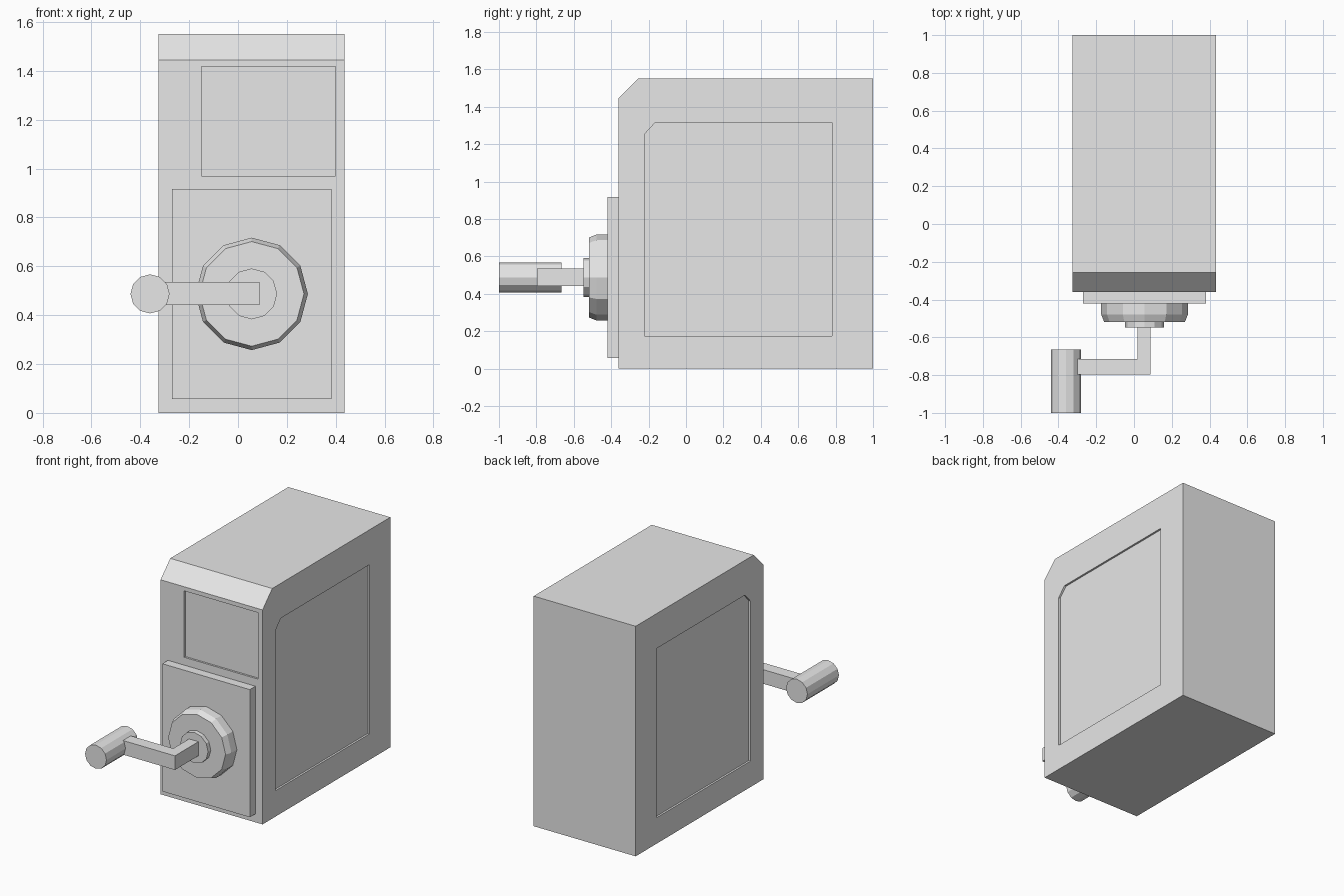
import bpy, bmesh
from math import cos, sin, tau
from mathutils import Vector

cube = bpy.data.objects.get("Cube")
if cube:
    bpy.data.objects.remove(cube, do_unlink=True)

GREY = (0.8, 0.8, 0.8, 1)
grey = bpy.data.materials.new("plain_grey")
grey.use_nodes = True
grey.diffuse_color = GREY
grey.node_tree.nodes["Principled BSDF"].inputs["Base Color"].default_value = GREY


def loft(name, rings):
    """Skin a list of matching rings of points and cap both ends."""
    bm = bmesh.new()
    loops = [[bm.verts.new(p) for p in ring] for ring in rings]
    n = len(loops[0])
    for a, b in zip(loops, loops[1:]):
        for i in range(n):
            j = (i + 1) % n
            bm.faces.new((a[i], a[j], b[j], b[i]))
    bm.faces.new(loops[0])
    bm.faces.new(loops[-1])
    bmesh.ops.recalc_face_normals(bm, faces=bm.faces)
    mesh = bpy.data.meshes.new(name)
    bm.to_mesh(mesh)
    bm.free()
    mesh.materials.append(grey)
    obj = bpy.data.objects.new(name, mesh)
    bpy.context.collection.objects.link(obj)
    return obj


def side_prism(name, profile, x0, x1):
    return loft(name, [[(x, y, z) for y, z in profile] for x in (x0, x1)])


def box(name, x, y, z):
    return side_prism(name, [(y[0], z[0]), (y[1], z[0]), (y[1], z[1]), (y[0], z[1])], *x)


def turned(name, x, z, steps, sides=12):
    """Faceted solid around the y direction from (y, radius) steps."""
    angles = [tau * i / sides for i in range(sides)]
    return loft(name, [[(x + r * cos(a), y, z + r * sin(a)) for a in angles]
                       for y, r in steps])


def carve(target, cutter):
    cutter.hide_render = True
    mod = target.modifiers.new("recess", "BOOLEAN")
    mod.operation, mod.solver, mod.object = "DIFFERENCE", "EXACT", cutter
    bpy.context.view_layer.objects.active = target
    bpy.ops.object.modifier_apply(modifier=mod.name)
    bpy.data.objects.remove(cutter, do_unlink=True)


# Cabinet with a sloped front top edge
LEFT, RIGHT, FRONT, DEPTH = 0.435, -0.325, -0.36, 0.013
body = side_prism("cabinet_body", [(FRONT, 0), (1, 0), (1, 1.55), (-0.257, 1.55),
                                   (FRONT, 1.445)], RIGHT, LEFT)

# Shallow recessed panels on both sides and at the front top
panel = [(-0.222, 0.175), (0.78, 0.175), (0.78, 1.315), (-0.165, 1.315), (-0.222, 1.253)]
for x in (LEFT, RIGHT):
    carve(body, side_prism("side_panel_cutter", panel, x - DEPTH, x + DEPTH))
carve(body, box("front_panel_cutter", (-0.15, 0.4), (FRONT - DEPTH, FRONT + DEPTH),
                (0.97, 1.417)))

# Raised front plate
box("front_plate", (-0.27, 0.382), (-0.42, FRONT), (0.057, 0.917))

# Faceted wheel and hub
AX, AZ = 0.056, 0.487
turned("wheel", AX, AZ, [(-0.42, 0.23), (-0.478, 0.23), (-0.518, 0.214)])
turned("wheel_hub", AX, AZ, [(-0.518, 0.104), (-0.547, 0.104)])

# Bent crank arm and its grip
arm = [(0.088, -0.547), (0.018, -0.547), (0.018, -0.715), (-0.32, -0.715),
       (-0.32, -0.797), (0.088, -0.797)]
loft("crank_arm", [[(x, y, z) for x, y in arm] for z in (0.441, 0.536)])
turned("crank_grip", -0.36, AZ, [(-0.665, 0.08), (-1, 0.08)])
